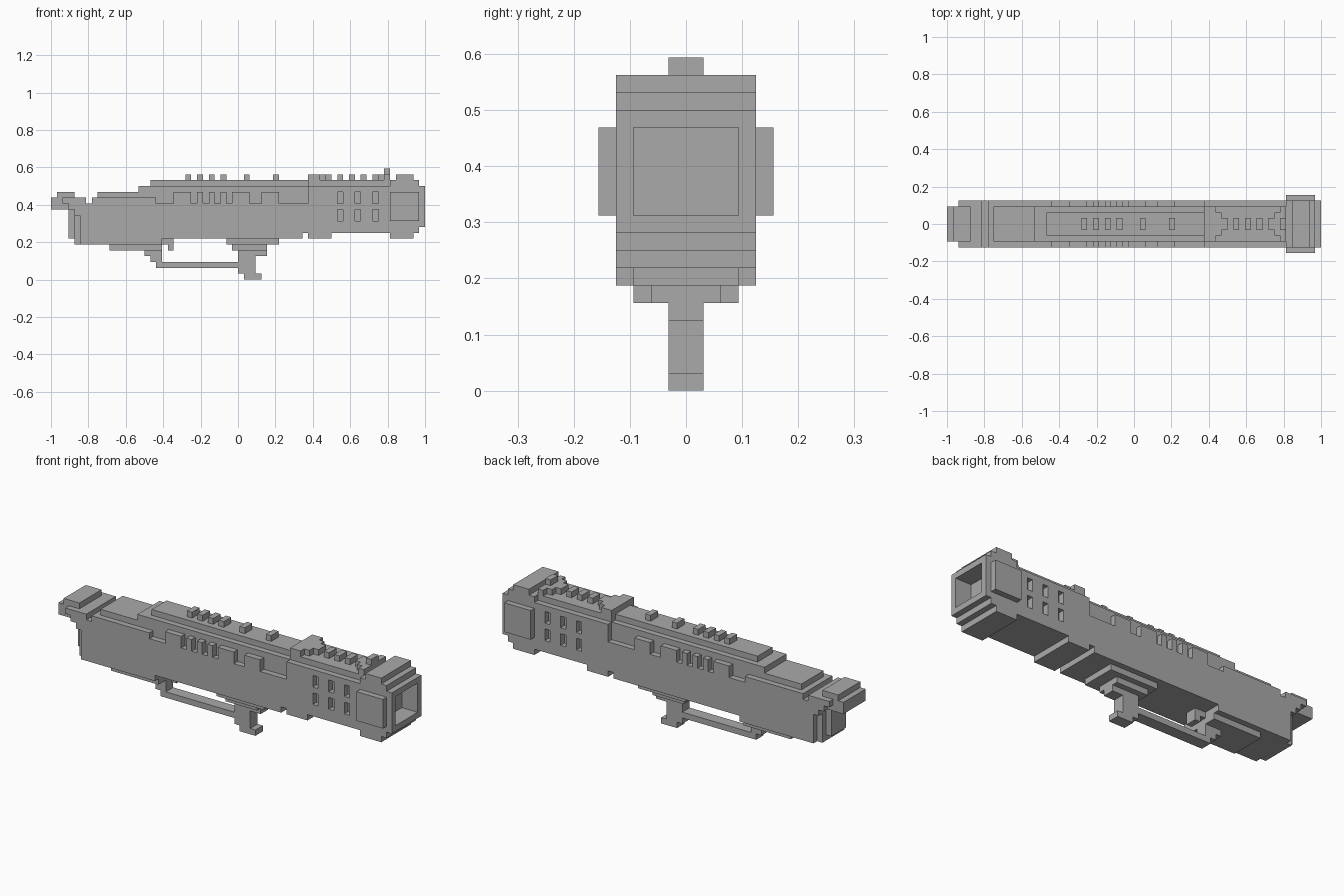
import bpy
import bmesh
from mathutils import Vector

UNIT = 1 / 32      # size of one building block
SHIFT = 32         # blocks from the rear end to the centre

if "Cube" in bpy.data.objects:
    bpy.data.objects.remove(bpy.data.objects["Cube"], do_unlink=True)

grey = bpy.data.materials.new("plain grey")
grey.use_nodes = True
colour = (0.4, 0.4, 0.4, 1)
grey.diffuse_color = colour
grey.node_tree.nodes["Principled BSDF"].inputs["Base Color"].default_value = colour


def finish(bm, name):
    """Turn a bmesh in block units into a named object."""
    bmesh.ops.recalc_face_normals(bm, faces=bm.faces)
    for vert in bm.verts:
        vert.co = Vector((vert.co.x - SHIFT, vert.co.y, vert.co.z)) * UNIT
    mesh = bpy.data.meshes.new(name)
    bm.to_mesh(mesh)
    bm.free()
    mesh.materials.append(grey)
    part = bpy.data.objects.new(name, mesh)
    bpy.context.collection.objects.link(part)
    return part


def columns(name, steps, end, near, far):
    """Extrude a stepped side profile; each step is (start, bottom, top)."""
    lower, upper = [], []
    starts = [step[0] for step in steps] + [end]
    for (start, bottom, top), stop in zip(steps, starts[1:]):
        lower += [(start, bottom), (stop, bottom)]
        upper += [(start, top), (stop, top)]
    outline = []
    for point in lower + upper[::-1]:
        if not outline or outline[-1] != point:
            outline.append(point)
    bm = bmesh.new()
    face = bm.faces.new([bm.verts.new((x, near, z)) for x, z in outline])
    swept = bmesh.ops.extrude_face_region(bm, geom=[face])["geom"]
    moved = [item for item in swept if isinstance(item, bmesh.types.BMVert)]
    bmesh.ops.translate(bm, verts=moved, vec=(0, far - near, 0))
    return finish(bm, name)


def box(name, start, end, half, bottom, top):
    """A block centred across the width."""
    return columns(name, [(start, bottom, top)], end, -half, half)


def use_modifier(part, modifier):
    bpy.context.view_layer.objects.active = part
    bpy.ops.object.modifier_apply(modifier=modifier.name)


def cut(part, cutter):
    modifier = part.modifiers.new("cut", "BOOLEAN")
    modifier.operation = "DIFFERENCE"
    modifier.solver = "EXACT"
    modifier.object = cutter
    cutter.hide_render = True
    use_modifier(part, modifier)
    bpy.data.objects.remove(cutter, do_unlink=True)


def mirror(part):
    """Copy a side part to the other side."""
    centre = bpy.data.objects.new("mirror_centre", None)
    bpy.context.collection.objects.link(centre)
    modifier = part.modifiers.new("mirror", "MIRROR")
    modifier.use_axis = (False, True, False)
    modifier.mirror_object = centre
    use_modifier(part, modifier)
    bpy.data.objects.remove(centre, do_unlink=True)


# Central body, with its rear spine and raised forward section
columns("body_core", [
    (4, 6, 14), (6, 6, 13), (7, 6, 14), (8, 6, 15), (15, 6, 16), (19, 7, 16),
    (43, 8, 16), (44, 7, 17), (48, 8, 17)], 58, -3, 3)
box("rear_spine", 17, 44, 2, 16, 17)

# Side panels with a castellated upper edge
panel = [(2, 13, 14), (3, 12, 14), (4, 11, 14), (5, 6, 14), (6, 6, 13),
         (7, 6, 14), (18, 6, 13), (19, 7, 13), (21, 7, 15)]
for notch in range(24, 31, 2):
    panel += [(notch, 7, 13), (notch + 1, 7, 15)]
panel += [(34, 7, 13), (36, 7, 15), (39, 7, 13), (43, 8, 13), (44, 7, 16), (48, 8, 16)]
side = columns("side_panels", panel, 58, 3, 4)

# Vent windows through the side panels
for column in range(49, 56, 3):
    for sill in (10, 13):
        cut(side, columns("vent_cutter", [(column, sill, sill + 2)],
                          column + 1, 2.5, 4.5))
mirror(side)

# Rear end and overhanging knob
box("rear_end", 3, 4, 2, 7, 12)
box("rear_knob", 0, 4, 3, 12, 14)
box("rear_knob_cap", 1, 4, 3, 14, 15)

# Hollow front block
front = columns("front_block", [
    (58, 7, 17), (59, 7, 18), (62, 8, 17), (63, 9, 16)], 64, -4, 4)
cut(front, box("opening_cutter", 61, 65, 3, 10, 15))
mirror(columns("front_side_plates", [(58, 10, 15)], 63, 4, 5))

# Top rail teeth and the stepped stops at both ends of the forward rail
for tooth in (23, 25, 27, 29, 33, 38, 49, 51, 53):
    box("rail_tooth", tooth, tooth + 1, 1, 17, 18)
box("rail_stop_filler", 44, 46, 3, 17, 18)
for half in (1, 2):
    box("rear_rail_stop", 46, 49 - half, half, 17, 18)
for half in (1, 2, 3):
    box("front_rail_stop", 54 + half, 58, half, 17, 18)
box("sight_post", 57, 58, 1, 18, 19)

# Underside mounts
box("rear_mount", 10, 19, 3, 5, 6)
box("front_mount", 30, 39, 3, 6, 7)
box("front_mount_step", 31, 37, 2, 5, 6)

# Trigger hook
columns("trigger", [(19, 6, 7), (20, 5, 7)], 21, -1, 1)

# Guard bar and grip
columns("guard_bar", [(16, 4, 5), (17, 3, 5), (18, 2, 5), (19, 2, 3)], 32, -1, 1)
columns("grip", [(32, 1, 5), (33, 0, 5)], 35, -1, 1)
box("grip_collar", 35, 37, 1, 4, 5)
box("grip_toe", 35, 36, 1, 0, 1)
